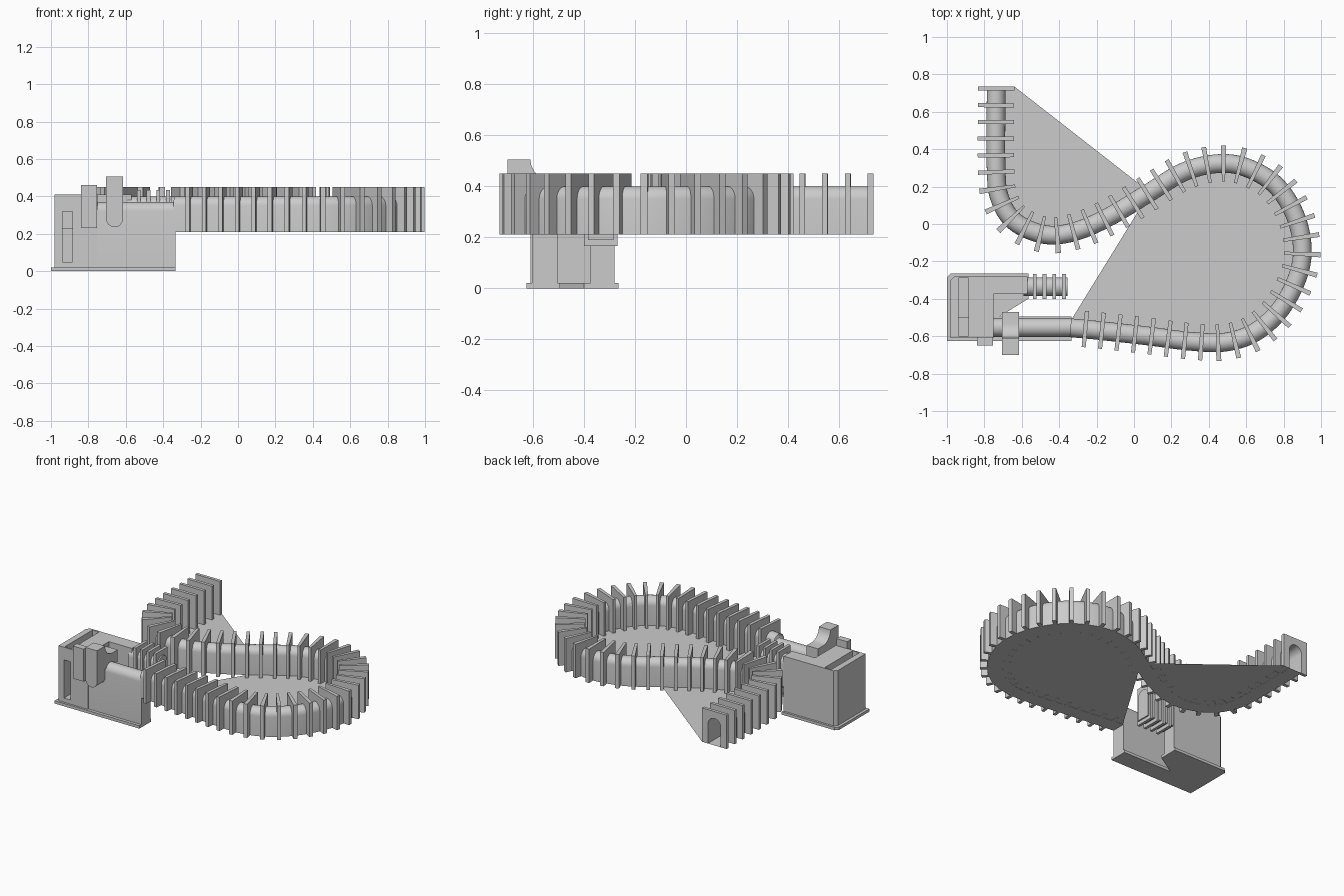
import bpy, bmesh, math
from mathutils import Vector

if "Cube" in bpy.data.objects:
    bpy.data.objects.remove(bpy.data.objects["Cube"])

def make(name, bm):
    bmesh.ops.recalc_face_normals(bm, faces=bm.faces[:])
    me = bpy.data.meshes.new(name)
    bm.to_mesh(me)
    bm.free()
    ob = bpy.data.objects.new(name, me)
    bpy.context.collection.objects.link(ob)
    return ob

def smooth(ob, angle=35):
    bpy.ops.object.select_all(action='DESELECT')
    ob.select_set(True)
    bpy.context.view_layer.objects.active = ob
    bpy.ops.object.shade_smooth_by_angle(angle=math.radians(angle))

def prism(name, pts, a, b, axis='z'):
    """Extrude a 2D outline from a to b along an axis."""
    place = {'x': lambda p, t: (t, p[0], p[1]),
             'y': lambda p, t: (p[0], t, p[1]),
             'z': lambda p, t: (p[0], p[1], t)}[axis]
    bm = bmesh.new()
    lo = [bm.verts.new(place(p, a)) for p in pts]
    hi = [bm.verts.new(place(p, b)) for p in pts]
    bm.faces.new(lo)
    bm.faces.new(hi)
    for i in range(len(pts)):
        j = (i + 1) % len(pts)
        bm.faces.new((lo[i], lo[j], hi[j], hi[i]))
    return make(name, bm)

def box(name, x0, x1, y0, y1, z0, z1):
    return prism(name, [(x0, y0), (x1, y0), (x1, y1), (x0, y1)], z0, z1)

def arch(c, r, z0, z1, n=12):
    """Round-topped outline: up one side, over, down the other."""
    arc = [(c - r * math.cos(math.pi * i / n), z1 - r + r * math.sin(math.pi * i / n))
           for i in range(n + 1)]
    return [(c - r, z0)] + arc + [(c + r, z0)]

# --- winding path, smoothed and measured by length ---
KEYS = [(-.34, -.555), (-.18, -.57), (.085, -.60), (.30, -.627), (.485, -.632), (.645, -.58),
        (.78, -.46), (.872, -.29), (.90, -.13), (.86, .05), (.755, .21), (.60, .302),
        (.45, .323), (.27, .28), (.085, .17), (-.13, .04), (-.315, -.04), (-.475, -.057),
        (-.635, .01), (-.715, .13), (-.737, .29), (-.737, .735)]
K = [Vector(k) for k in KEYS]
K = [2 * K[0] - K[1]] + K + [2 * K[-1] - K[-2]]
P = []
for i in range(1, len(K) - 2):
    a, b, c, d = K[i - 1:i + 3]
    for j in range(16):
        t = j / 16
        P.append(.5 * (2 * b + (c - a) * t + (2 * a - 5 * b + 4 * c - d) * t * t
                       + (3 * b - a - 3 * c + d) * t ** 3))
P.append(K[-2])
S = [0]
for p, q in zip(P, P[1:]):
    S.append(S[-1] + (q - p).length)
L = S[-1]

def at(s):
    i = 0
    while i < len(S) - 2 and S[i + 1] < s:
        i += 1
    return P[i].lerp(P[i + 1], (s - S[i]) / (S[i + 1] - S[i]))

def frame(s):
    d = (at(min(s + .03, L)) - at(max(s - .03, 0))).normalized()
    return at(s), Vector((d.y, -d.x))

def sweep(bm, prof, stations, closed):
    rings = []
    for s in stations:
        p, n = frame(s)
        rings.append([bm.verts.new((*(p + n * w), z)) for w, z in prof])
    m = len(prof)
    for r, q in zip(rings, rings[1:]):
        for i in range(m if closed else m - 1):
            j = (i + 1) % m
            bm.faces.new((r[i], r[j], q[j], q[i]))
    if closed:
        bm.faces.new(rings[0])
        bm.faces.new(rings[-1])

# --- arched tunnel and its bottom strip ---
stations = [L * i / 180 for i in range(181)]
bm = bmesh.new()
sweep(bm, arch(0, .05, .21, .40), stations, False)
smooth(make("winding_tunnel", bm))
bm = bmesh.new()
sweep(bm, [(-.05, .21), (.05, .21)], stations, False)
make("tunnel_floor", bm)

# --- fins along the tunnel, each with an arched opening ---
fin = [(-.097, .21), (-.097, .45), (.097, .45), (.097, .21)] + arch(0, .05, .21, .40)[::-1]
bm = bmesh.new()
first, count = .08, round((L - .09) / .0895)
for i in range(count + 1):
    s = first + (L - .011 - first) * i / count
    sweep(bm, fin, [s - .011, min(s + .011, L)], True)
make("tunnel_fins", bm)

# --- flat sheets filling the two bends ---
cross = min(range(len(P) // 2, len(P)), key=lambda i: (P[i] - Vector((.08, .165))).length)
for name, pts in (("front_bend_sheet", [Vector((-.34, -.52))] + P[:cross + 1]),
                  ("back_bend_sheet", P[cross:] + [Vector((-.64, .735))])):
    bm = bmesh.new()
    bm.faces.new([bm.verts.new((p.x, p.y, .211)) for p in pts])
    bmesh.ops.triangulate(bm, faces=bm.faces[:])
    make(name, bm)

# --- housing: base plate, body, round-topped outlet ---
prism("base_plate", [(-1, -.625), (-.335, -.625), (-.335, -.495), (-.72, -.495), (-.565, -.40),
                     (-.565, -.265), (-.98, -.265), (-1, -.285)], 0, .02)
body = prism("housing_body", [(-.98, -.61), (-.75, -.61), (-.75, -.375), (-.57, -.375),
                              (-.57, -.28), (-.96, -.28), (-.98, -.30)], .02, .41)
for nm, dims in (("top_slot_cutter", (-.937, -.885, -.60, -.29, .23, .5)),
                 ("front_slot_cutter", (-.937, -.885, -.7, -.5, .05, .32))):
    cut = box(nm, *dims)
    cut.hide_render = True
    cut.hide_set(True)
    mod = body.modifiers.new(nm, 'BOOLEAN')
    mod.operation, mod.object, mod.solver = 'DIFFERENCE', cut, 'EXACT'
smooth(prism("outlet_block", arch(-.553, .05, .02, .37), -.755, -.335, 'x'))

# --- ribbed inlet stub ---
smooth(prism("inlet_stub", arch(-.335, .05, .19, .40), -.59, -.355, 'x'))
for i in range(4):
    x = -.53 + i * .052
    box(f"inlet_rib_{i + 1}", x - .01, x + .01, -.40, -.268, .165, .435)

# --- side block and lever on the outlet ---
box("side_block", -.84, -.755, -.65, -.605, .23, .46)
xc, r = -.66, .045
pad = [(xc + r * math.cos(t), .28 + r * math.sin(t))
       for t in [math.pi + math.pi * i / 12 for i in range(13)]]
smooth(prism("lever_pad", pad + [(xc + r, .505), (xc - r, .505)], -.70, -.61, 'y'))
curve = [(-.53 - .08 * math.sin(t), .505 - .08 * math.cos(t))
         for t in [math.pi / 2 * i / 8 for i in range(9)]]
smooth(prism("lever_neck", [(-.61, .34), (-.47, .34), (-.47, .425)] + curve, xc - r, xc + r, 'x'))
